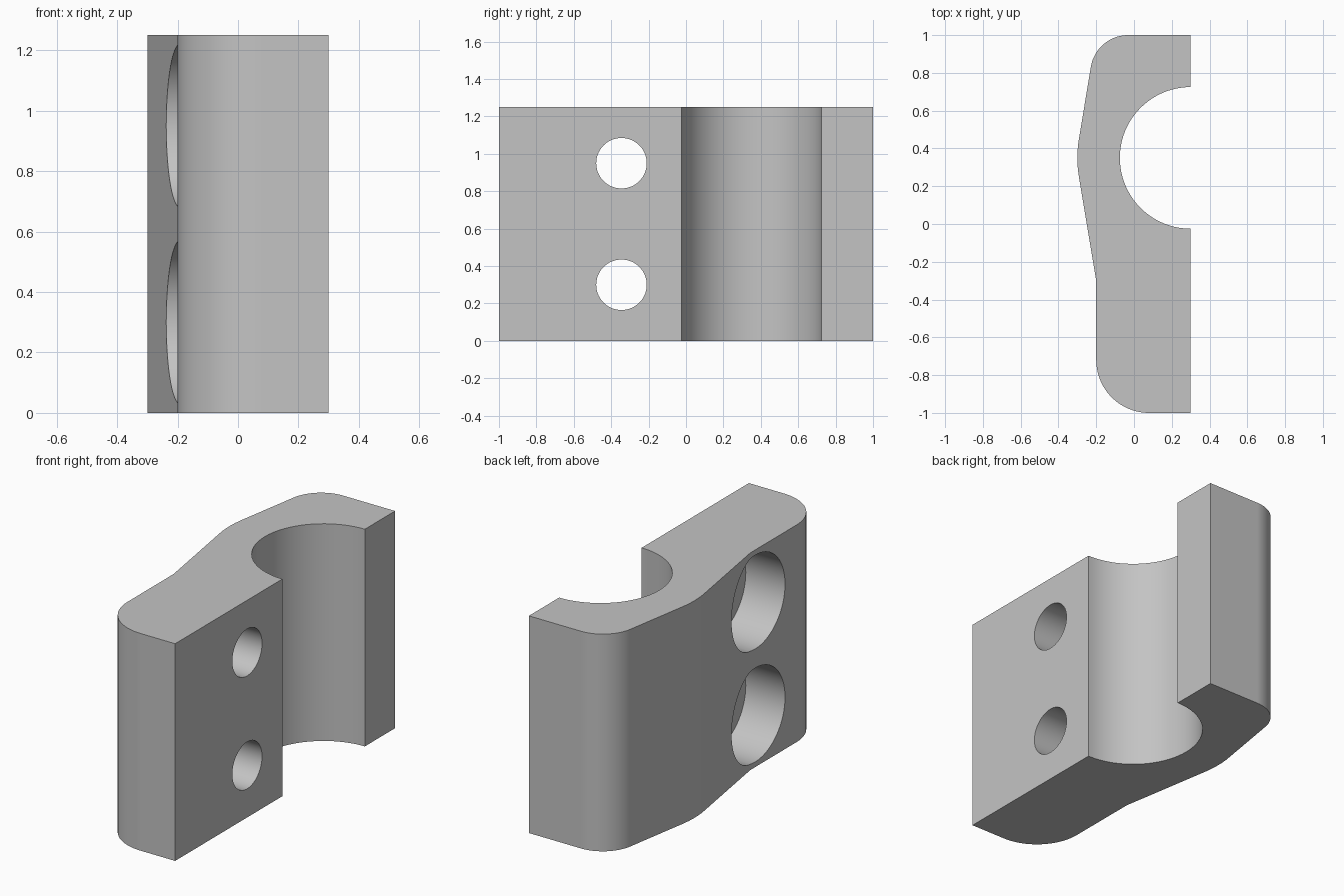
import bpy, bmesh
from math import cos, sin, radians, pi
from mathutils import Matrix

cube = bpy.data.objects.get("Cube")
if cube:
    bpy.data.objects.remove(cube, do_unlink=True)

HEIGHT = 1.25
GROOVE_Y = 0.35
HOLE_Y = -0.345
TILT = 9.4

grey = bpy.data.materials.new("plain grey")
grey.use_nodes = True
grey.diffuse_color = (0.55, 0.55, 0.55, 1)
grey.node_tree.nodes["Principled BSDF"].inputs["Base Color"].default_value = grey.diffuse_color


def arc(cx, cy, r, start, end, steps):
    """Points on a circular arc, angles in degrees."""
    angles = [radians(start + (end - start) * i / steps) for i in range(steps + 1)]
    return [(cx + r * cos(a), cy + r * sin(a)) for a in angles]


def make_object(name, bm):
    bmesh.ops.recalc_face_normals(bm, faces=bm.faces)
    mesh = bpy.data.meshes.new(name)
    bm.to_mesh(mesh)
    bm.free()
    mesh.materials.append(grey)
    obj = bpy.data.objects.new(name, mesh)
    bpy.context.collection.objects.link(obj)
    return obj


def x_cylinder(name, r, x0, x1, z):
    """Cutter lying along x at the bolt line."""
    bm = bmesh.new()
    place = Matrix.Translation(((x0 + x1) / 2, HOLE_Y, z)) @ Matrix.Rotation(pi / 2, 4, 'Y')
    bmesh.ops.create_cone(bm, cap_ends=True, segments=72, radius1=r, radius2=r,
                          depth=x1 - x0, matrix=place)
    return make_object(name, bm)


# Clamp outline: groove, rounded end, bulged back, straight foot, rounded foot
profile = arc(0.3, GROOVE_Y, 0.375, 270, 90, 48)
profile += [(0.3, 1)]
profile += arc(-0.031, 0.8, 0.2, 90, 180 - TILT, 16)
profile += arc(0.3, GROOVE_Y, 0.6, 180 - TILT, 180 + TILT, 8)
profile += [(-0.2, -0.3)]
profile += arc(0.08, -0.72, 0.28, 180, 270, 20)
profile += [(0.3, -1)]

bm = bmesh.new()
base = bm.faces.new([bm.verts.new((x, y, 0)) for x, y in profile])
top = bmesh.ops.extrude_face_region(bm, geom=[base], use_keep_orig=True)
bmesh.ops.translate(bm, vec=(0, 0, HEIGHT),
                    verts=[g for g in top["geom"] if isinstance(g, bmesh.types.BMVert)])
clamp = make_object("clamp_body", bm)

# Two bolt holes, counterbored from the outer side
cutters = []
for z in (0.3, 0.95):
    cutters.append(x_cylinder("bolt_hole_cutter", 0.135, -0.5, 0.5, z))
    cutters.append(x_cylinder("counterbore_cutter", 0.27, -0.5, 0.05, z))

bpy.ops.object.select_all(action='DESELECT')
bpy.context.view_layer.objects.active = clamp
clamp.select_set(True)
for cutter in cutters:
    cutter.hide_render = True
    mod = clamp.modifiers.new("hole", 'BOOLEAN')
    mod.operation = 'DIFFERENCE'
    mod.solver = 'EXACT'
    mod.object = cutter
    bpy.ops.object.modifier_apply(modifier=mod.name)
for cutter in cutters:
    bpy.data.objects.remove(cutter, do_unlink=True)

# Smooth curves, crisp edges, flat planes
bpy.ops.object.shade_smooth_by_angle(angle=radians(7))
weighted = clamp.modifiers.new("flat planes", 'WEIGHTED_NORMAL')
weighted.keep_sharp = True
